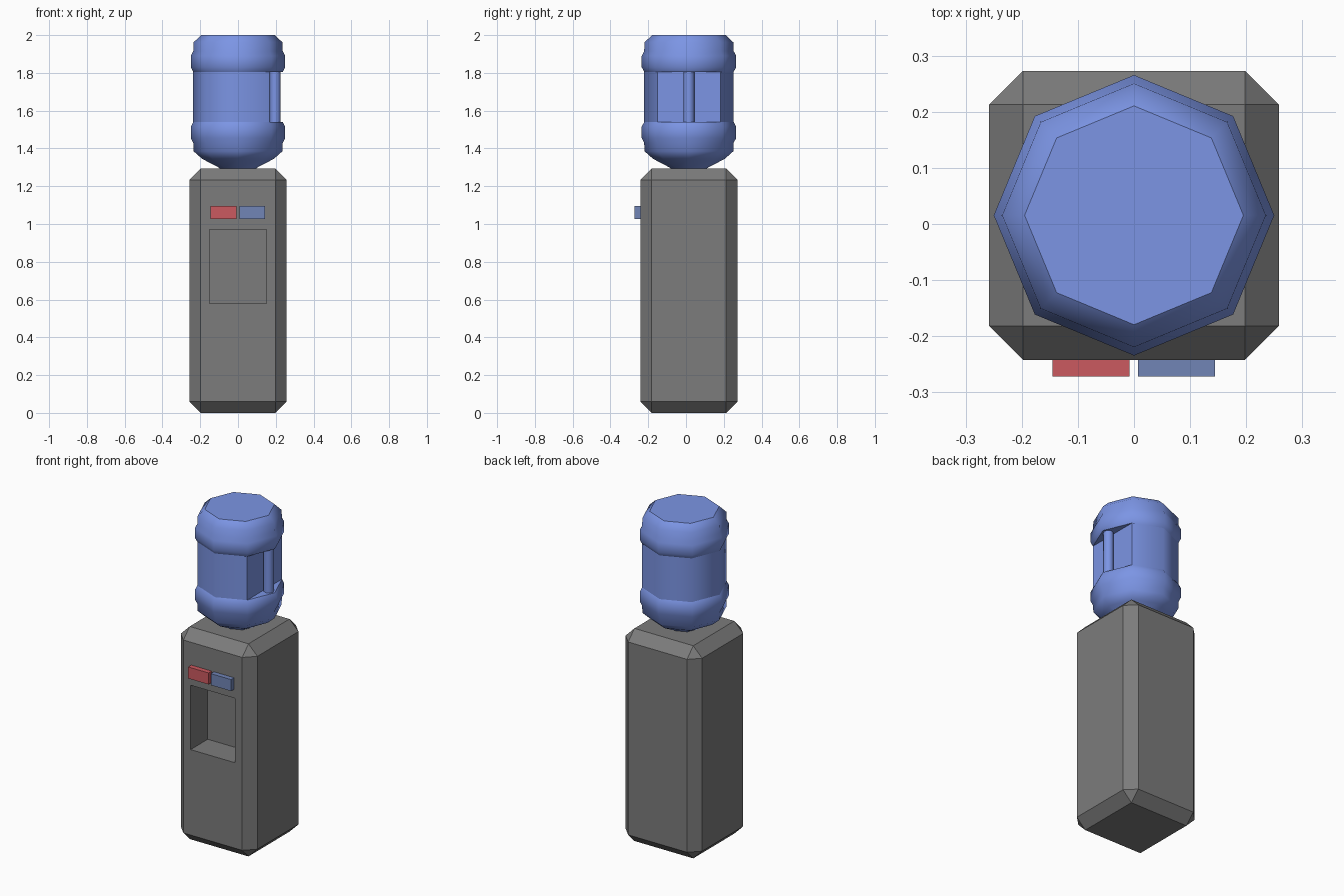
import bpy, bmesh, math

if "Cube" in bpy.data.objects:
    bpy.data.objects.remove(bpy.data.objects["Cube"])

CY = 0.0155  # depth centre of cabinet and bottle


def mat(name, rgb):
    m = bpy.data.materials.new(name)
    m.diffuse_color = (*rgb, 1)
    m.use_nodes = True
    m.node_tree.nodes["Principled BSDF"].inputs["Base Color"].default_value = m.diffuse_color
    return m


grey = mat("grey plastic", (0.2, 0.2, 0.2))
blue = mat("bottle blue", (0.2, 0.3, 0.78))
red = mat("hot red", (0.6, 0.1, 0.115))
cold = mat("cold blue", (0.165, 0.235, 0.47))


def finish(name, bm, material):
    bmesh.ops.recalc_face_normals(bm, faces=bm.faces)
    me = bpy.data.meshes.new(name)
    bm.to_mesh(me)
    bm.free()
    me.materials.append(material)
    ob = bpy.data.objects.new(name, me)
    bpy.context.collection.objects.link(ob)
    return ob


def box_mesh(lo, hi):
    bm = bmesh.new()
    bmesh.ops.create_cube(bm, size=1)
    for v in bm.verts:
        v.co = [(a + b) / 2 + c * (b - a) for a, b, c in zip(lo, hi, v.co)]
    return bm


# Cabinet: chamfered box with the dispenser recess pushed into the front
bm = box_mesh((-0.258, -0.242, 0), (0.258, 0.273, 1.294))
bmesh.ops.bevel(bm, geom=bm.edges[:], offset=0.06, segments=1,
                affect='EDGES', profile=0.5)
bm.normal_update()
front = min(bm.faces, key=lambda f: f.normal.y)
bmesh.ops.inset_individual(bm, faces=[front], thickness=0.045)
for v in front.verts:
    v.co.x = math.copysign(0.15, v.co.x)
    v.co.z = 0.972 if v.co.z > 0.65 else 0.58
pushed = bmesh.ops.extrude_discrete_faces(bm, faces=[front])["faces"][0]
for v in pushed.verts:
    v.co.y += 0.165
finish("cabinet", bm, grey)

# Hot and cold buttons
for name, x0, x1, m in (("hot_button", -0.145, -0.008, red),
                        ("cold_button", 0.007, 0.144, cold)):
    finish(name, box_mesh((x0, -0.272, 1.026), (x1, -0.235, 1.096)), m)

# Bottle: eight-sided lathe profile (radius, height)
LOW, HIGH = 1.54, 1.806
profile = [(0.08, 1.28), (0.1, 1.298), (0.19, 1.345), (0.235, 1.385), (0.237, 1.43),
           (0.25, 1.455), (0.25, 1.515), (0.237, LOW),
           (0.237, HIGH), (0.25, 1.83), (0.25, 1.89), (0.237, 1.915),
           (0.235, 1.962), (0.195, 2.0)]
bm = bmesh.new()
rings = []
for r, z in profile:
    rings.append([bm.verts.new((r * math.cos(i * math.pi / 4),
                                CY + r * math.sin(i * math.pi / 4), z))
                  for i in range(8)])
sharp = []
for a, b in zip(rings, rings[1:]):
    notch = abs(a[0].co.z - LOW) < 1e-4
    for i in range(8):
        j = (i + 1) % 8
        if notch and i in (0, 7):
            continue
        bm.faces.new((a[i], a[j], b[j], b[i]))
    if notch:
        # Flat grip wall with a ledge above and below
        wall = bm.faces.new((a[7], a[1], b[1], b[7]))
        ledges = [bm.faces.new((r[7], r[0], r[1])) for r in (a, b)]
        for f in [wall] + ledges:
            sharp += f.edges[:]
        for ring in (a, b):
            sharp += [bm.edges.get((ring[i], ring[(i + 1) % 8])) for i in range(8)]
top = bm.faces.new(rings[-1])
sharp += top.edges[:]
bm.faces.new(rings[0])
for f in bm.faces:
    f.smooth = True
for e in sharp:
    e.smooth = False
finish("bottle", bm, blue)

# Upright grip bar in the notch
bm = bmesh.new()
bmesh.ops.create_cone(bm, cap_ends=True, segments=8, radius1=0.029, radius2=0.029,
                      depth=HIGH - LOW)
bmesh.ops.translate(bm, verts=bm.verts, vec=(0.197, CY, (LOW + HIGH) / 2))
for f in bm.faces:
    f.smooth = len(f.verts) == 4
finish("bottle_handle", bm, blue)
